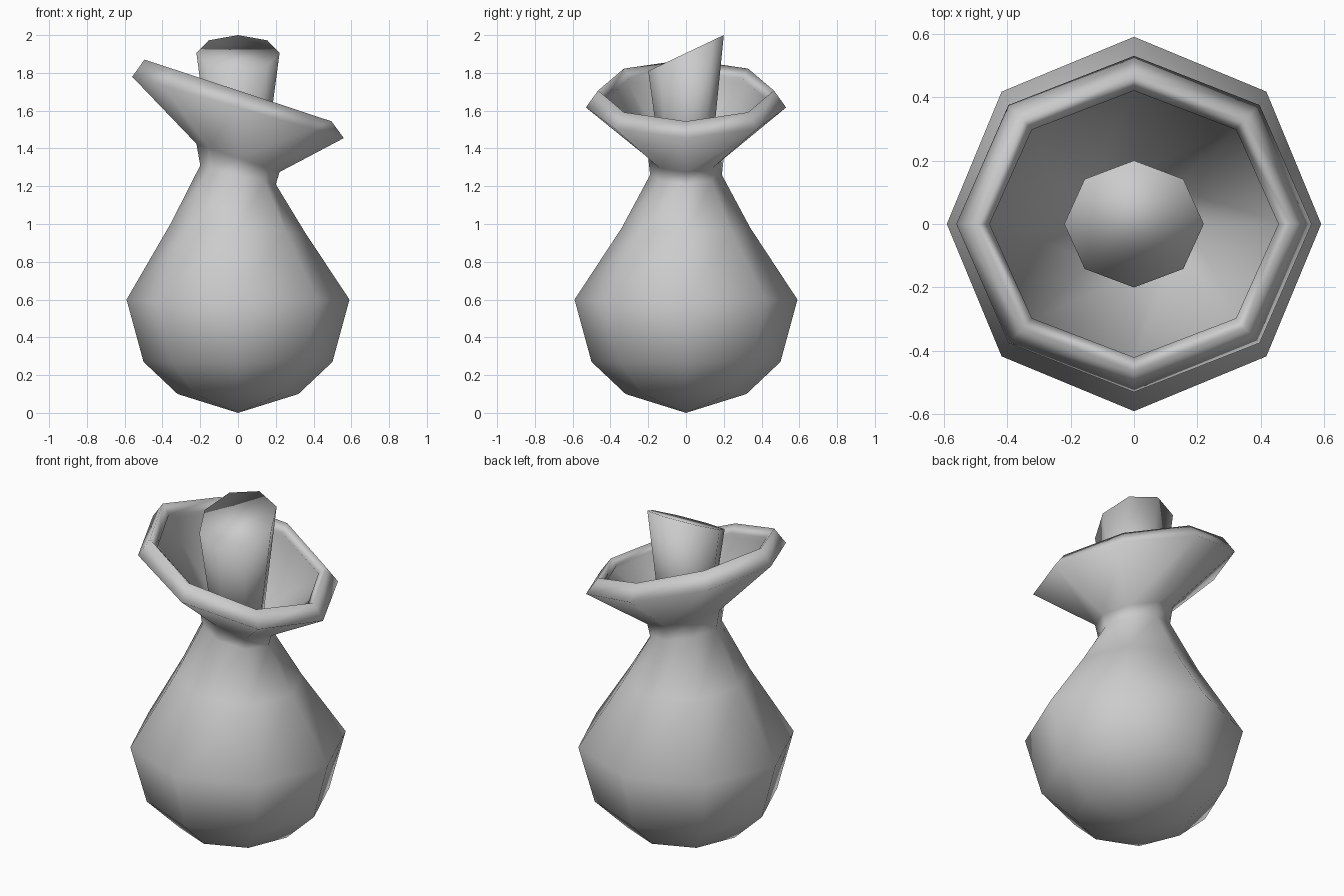
import bpy
import bmesh
from math import cos, sin, pi

SIDES = 8

cube = bpy.data.objects.get("Cube")
if cube:
    bpy.data.objects.remove(cube, do_unlink=True)


def make_material(name, rgb):
    mat = bpy.data.materials.new(name)
    mat.use_nodes = True
    mat.diffuse_color = (*rgb, 1)
    mat.node_tree.nodes["Principled BSDF"].inputs["Base Color"].default_value = (*rgb, 1)
    return mat


def loft(name, rings, mat, tip=None):
    """Skin eight-sided rings of (x radius, y radius, height, x slope, y slope)."""
    bm = bmesh.new()
    loops = []
    for rx, ry, z, sx, sy in rings:
        loop = []
        for i in range(SIDES):
            a = 2 * pi * i / SIDES
            x, y = rx * cos(a), ry * sin(a)
            loop.append(bm.verts.new((x, y, z + sx * x + sy * y)))
        loops.append(loop)
    for low, high in zip(loops, loops[1:]):
        for i in range(SIDES):
            j = (i + 1) % SIDES
            bm.faces.new((low[i], low[j], high[j], high[i]))
    # Close the start with a point or a flat cap, and the end with a cap
    if tip is not None:
        point = bm.verts.new((0, 0, tip))
        for i in range(SIDES):
            bm.faces.new((point, loops[0][(i + 1) % SIDES], loops[0][i]))
    else:
        bm.faces.new(loops[0][::-1])
    bm.faces.new(loops[-1])
    bmesh.ops.recalc_face_normals(bm, faces=bm.faces[:])
    mesh = bpy.data.meshes.new(name)
    bm.to_mesh(mesh)
    bm.free()
    mesh.materials.append(mat)
    mesh.shade_smooth()
    obj = bpy.data.objects.new(name, mesh)
    bpy.context.collection.objects.link(obj)
    return obj


grey = make_material("plain grey", (0.6, 0.6, 0.6))

# Round body, pinched neck, tilted flared rim and hollow inside
loft("bottle", [
    (0.32, 0.32, 0.10, 0, 0),
    (0.50, 0.50, 0.27, 0, 0),
    (0.59, 0.59, 0.60, 0, 0),
    (0.355, 0.34, 0.98, -0.07, 0),
    (0.20, 0.19, 1.26, -0.25, 0),
    (0.22, 0.20, 1.35, -0.34, 0),
    (0.56, 0.53, 1.617, -0.29, 0),
    (0.495, 0.465, 1.707, -0.33, 0),
    (0.455, 0.42, 1.665, -0.33, 0),
    (0.47, 0.435, 1.635, -0.33, 0),
    (0.17, 0.16, 1.37, -0.32, 0),
    (0.15, 0.14, 1.27, -0.25, 0),
], grey, tip=0.0)

# Tapered stopper with a slanted top
loft("stopper", [
    (0.14, 0.13, 1.30, 0, 0),
    (0.22, 0.20, 1.905, 0, 0.475),
], grey)
